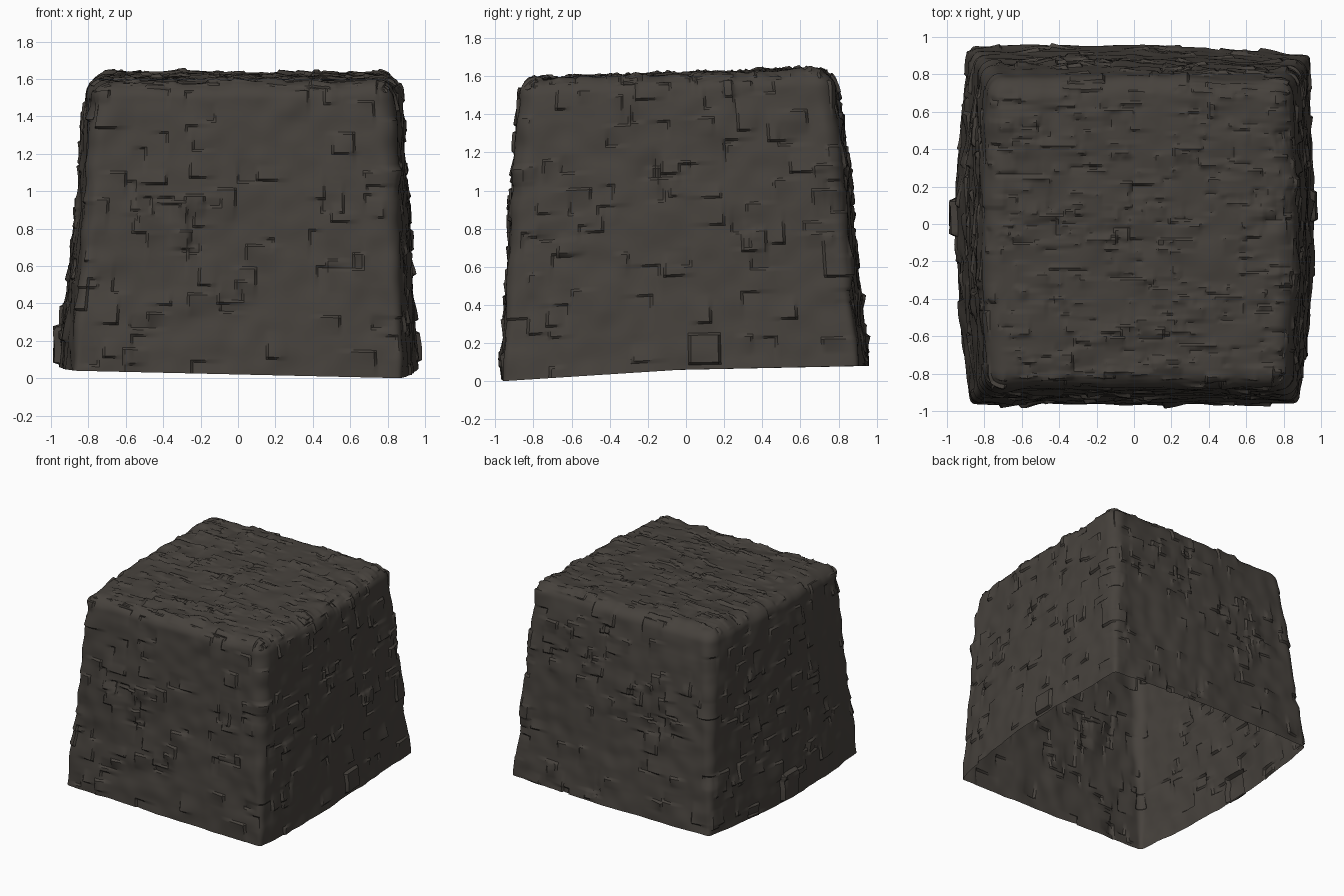
import bpy, bmesh, math, random
from mathutils import Vector, noise

if "Cube" in bpy.data.objects:
    bpy.data.objects.remove(bpy.data.objects["Cube"])

random.seed(11)
N = 130                     # lattice cells along each edge

# side profiles, bottom to top, at the middle of each side
LEVEL = [0, .15, .35, .6, .85, 1]
LEFT = [-.96, -.94, -.90, -.86, -.83, -.80]
RIGHT = [.965, .95, .93, .91, .885, .86]
FRONT = [-.965, -.95, -.93, -.91, -.885, -.865]
BACK = [.955, .93, .895, .86, .815, .77]


def prof(tab, t):
    for a in range(5):
        if t <= LEVEL[a + 1] or a == 4:
            f = (t - LEVEL[a]) / (LEVEL[a + 1] - LEVEL[a])
            return tab[a] + (tab[a + 1] - tab[a]) * f


def mix(a, b, f):
    return a + (b - a) * f


def rounded(p):
    """Round the upright and top edges of the unit cube; also give the normal."""
    r = mix(.03, .12, (p.z + 1) / 2)
    q = Vector((max(-1 + r, min(1 - r, p.x)), max(-1 + r, min(1 - r, p.y)), min(1 - r, p.z)))
    n = (p - q).normalized()
    return q + n * r, n


def block(p):
    """Map the cube to the tapered block with bulging sides and slanted base."""
    t = (p.z + 1) / 2
    u, v = (p.x + 1) / 2, (p.y + 1) / 2
    bend = abs(p.y) ** 1.5
    side = bend * mix(.085, .025, t ** .8)
    xl = prof(LEFT, t) + side
    xr = prof(RIGHT, t) - bend * mix(mix(.085, .04, t), .02, v)
    yb = prof(BACK, t) - mix(.05, .015, t) * max(0, p.x)
    front_z = .02 - .02 * p.x
    base = mix(front_z, .06, v * 2) if v < .5 else mix(.06, .08, v * 2 - 1)
    return Vector((mix(xl, xr, u), mix(prof(FRONT, t), yb, v),
                   mix(base, 1.61 + .027 * p.y, t)))


# surface lattice of the cube, open underneath
faces = []
for i in range(N):
    for j in range(N):
        faces.append([(i, j, N), (i + 1, j, N), (i + 1, j + 1, N), (i, j + 1, N)])
        faces.append([(i, 0, j), (i + 1, 0, j), (i + 1, 0, j + 1), (i, 0, j + 1)])
        faces.append([(i + 1, N, j), (i, N, j), (i, N, j + 1), (i + 1, N, j + 1)])
        faces.append([(0, i + 1, j), (0, i, j), (0, i, j + 1), (0, i + 1, j + 1)])
        faces.append([(N, i, j), (N, i + 1, j), (N, i + 1, j + 1), (N, i, j + 1)])
relief = {k: 0.0 for f in faces for k in f}


# slate chips: ramps that end in a sharp step
def chip(c, size, amp, flat=False):
    flip = [random.random() < .5 for _ in range(3)]
    lo = [c[a] - size[a] for a in range(3)]
    hi = [c[a] + size[a] for a in range(3)]
    for i in range(max(0, lo[0]), min(N, hi[0]) + 1):
        for j in range(max(0, lo[1]), min(N, hi[1]) + 1):
            for k in range(max(0, lo[2]), min(N, hi[2]) + 1):
                if (i, j, k) in relief:
                    w = 1
                    for a, m in enumerate((i, j, k)):
                        if 0 < c[a] < N and not flat:
                            f = (m - lo[a]) / (hi[a] - lo[a])
                            w *= 1 - f if flip[a] else f
                    relief[(i, j, k)] += amp * w


R = random.randint
for side in range(4):
    for n in range(85):
        a, h = R(0, N), int(N * random.random() ** .85)
        c = [(a, 0, h), (a, N, h), (0, a, h), (N, a, h)][side]
        w = R(3, 8)
        chip(c, (w, w, R(3, 8)), random.choice((-.014, .014, .02)))
for n in range(380):
    chip((R(0, N), R(0, N), N), (R(2, 8), R(1, 4), 2), random.choice((-.01, .009, .012)))


# soft broad relief
def rough(co):
    return .010 * noise.noise(co * 3) + .010 * noise.noise(co * 8)


# stone block mesh, with two standing plates low on the left and right
relief = {k: max(-.018, min(.02, d)) for k, d in relief.items()}
chip((0, N // 2 + 3, 10), (1, 6, 8), .035, True)
chip((N, N // 2 + 9, 9), (1, 5, 6), .024, True)
bm = bmesh.new()
verts = {}
for k, d in relief.items():
    p, n = rounded(Vector(k) * (2 / N) - Vector((1, 1, 1)))
    co = block(p)
    if k[2] == 0:
        n.z = 0
    verts[k] = bm.verts.new(co + n * (d + rough(co)))
for f in faces:
    bm.faces.new([verts[k] for k in f])
mesh = bpy.data.meshes.new("stone_block")
bm.to_mesh(mesh)
bm.free()
stone = bpy.data.objects.new("stone_block", mesh)
bpy.context.collection.objects.link(stone)

mat = bpy.data.materials.new("dark stone")
mat.diffuse_color = (.062, .054, .046, 1)
mat.use_nodes = True
mat.node_tree.nodes["Principled BSDF"].inputs["Base Color"].default_value = mat.diffuse_color
mesh.materials.append(mat)

bpy.context.view_layer.objects.active = stone
stone.select_set(True)
bpy.ops.object.shade_smooth_by_angle(angle=math.radians(35))
